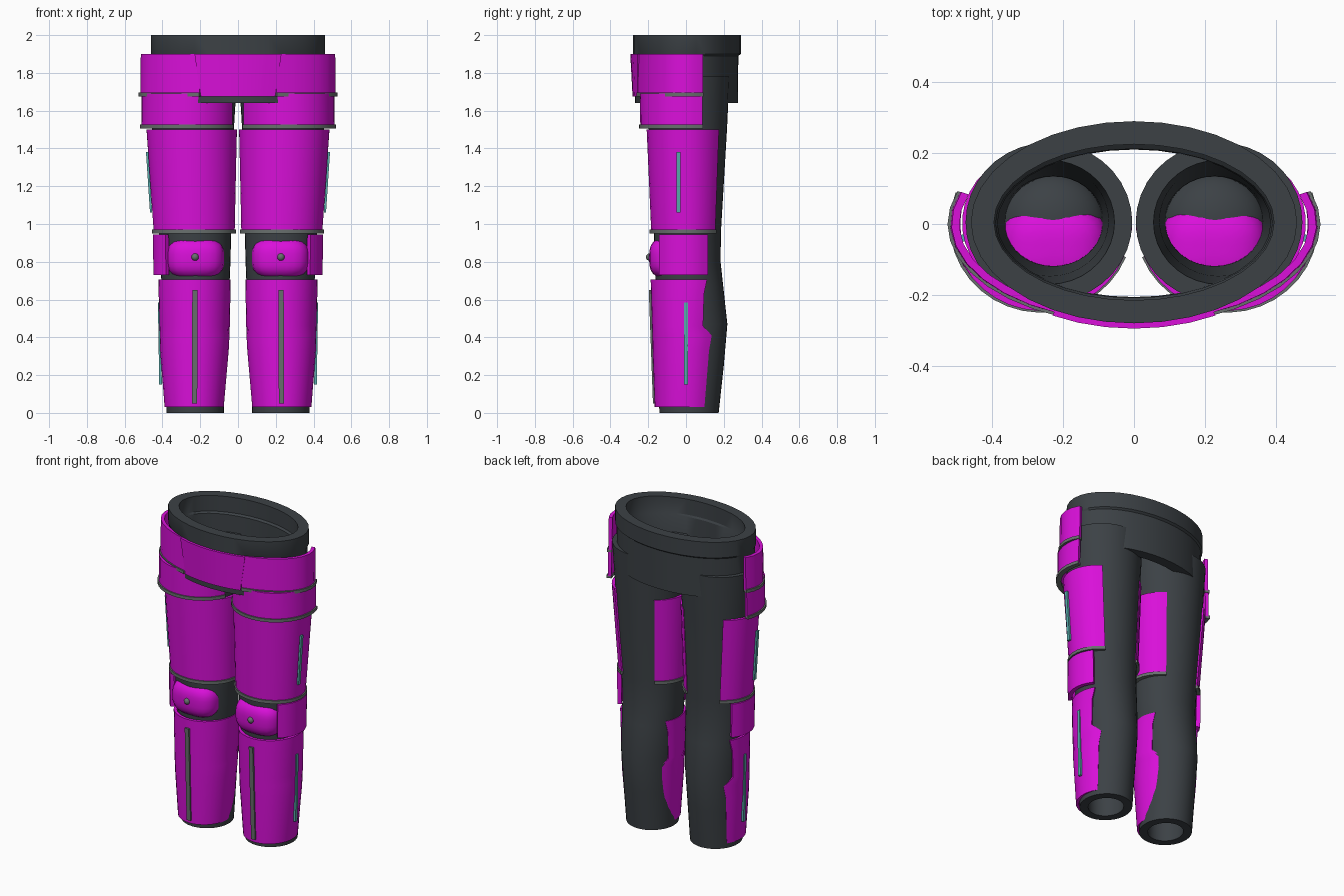
import bpy, bmesh, math
from mathutils import Vector

cube = bpy.data.objects.get("Cube")
if cube:
    bpy.data.objects.remove(cube, do_unlink=True)


def material(name, rgb):
    m = bpy.data.materials.new(name)
    m.use_nodes = True
    m.diffuse_color = (*rgb, 1)
    bsdf = m.node_tree.nodes["Principled BSDF"]
    bsdf.inputs["Base Color"].default_value = (*rgb, 1)
    bsdf.inputs["Roughness"].default_value = 0.6
    return m


MAGENTA = material("magenta armour", (0.70, 0.005, 0.70))
DARK = material("dark grey cloth", (0.045, 0.053, 0.06))
GREY = material("grey trim", (0.14, 0.16, 0.155))
CYAN = material("cyan light", (0.1, 0.42, 0.42))


def finish(name, bm, mat, mirror=True):
    """Turn a bmesh into a smooth-shaded object, mirrored across x if wanted."""
    bmesh.ops.recalc_face_normals(bm, faces=bm.faces)
    me = bpy.data.meshes.new(name)
    bm.to_mesh(me)
    bm.free()
    me.materials.append(mat)
    ob = bpy.data.objects.new(name, me)
    bpy.context.collection.objects.link(ob)
    bpy.ops.object.select_all(action="DESELECT")
    ob.select_set(True)
    bpy.context.view_layer.objects.active = ob
    bpy.ops.object.shade_smooth_by_angle(angle=math.radians(32))
    if mirror:
        mod = ob.modifiers.new("Mirror", "MIRROR")
        mod.use_mirror_merge = False
    return ob


def shell(name, rings, mat, thick, mirror=True):
    """Thick elliptical shell. Ring: z, cx, cy, rx, ry, start and end degrees.
    0 points outward, -90 to the front."""
    bm = bmesh.new()
    span = rings[0][6] - rings[0][5]
    closed = abs(span) >= 360
    n = max(4, round(abs(span) / 10))
    count = n if closed else n + 1
    rows = []
    for z, cx, cy, rx, ry, a0, a1 in rings:
        pair = []
        for off in (0, thick):
            row = []
            for j in range(count):
                a = math.radians(a0 + (a1 - a0) * j / n)
                row.append(bm.verts.new((cx + (rx - off) * math.cos(a),
                                         cy + (ry - off) * math.sin(a), z)))
            pair.append(row)
        rows.append(pair)
    for (o, i), (p, q) in zip(rows, rows[1:]):
        for j in range(n):
            k = (j + 1) % count
            bm.faces.new((o[j], o[k], p[k], p[j]))
            bm.faces.new((i[j], i[k], q[k], q[j]))
        if not closed:
            for j in (0, n):
                bm.faces.new((o[j], i[j], q[j], p[j]))
    for o, i in (rows[0], rows[-1]):
        for j in range(n):
            k = (j + 1) % count
            bm.faces.new((o[j], o[k], i[k], i[j]))
    return finish(name, bm, mat, mirror)


def trim(name, ring):
    """Raised edging along the lower rim of a plate."""
    z, cx, cy, rx, ry, a0, a1 = ring
    rings = [(z + dz, cx, cy, rx + 0.008, ry + 0.008, a0, a1) for dz in (0.006, -0.014)]
    shell(name, rings, GREY, 0.03)


def strip(name, top, bottom, size, mat):
    """Thin bar between two points."""
    bm = bmesh.new()
    bmesh.ops.create_cube(bm, size=1)
    for v in bm.verts:
        end = Vector(top if v.co.z > 0 else bottom)
        v.co = end + Vector((v.co.x * size[0], v.co.y * size[1], 0))
    finish(name, bm, mat)


def ball(name, centre, radii, mat, power):
    """Rounded-box ellipsoid; power 2 is a plain ellipsoid."""
    bm = bmesh.new()
    bmesh.ops.create_uvsphere(bm, u_segments=28, v_segments=18, radius=1)
    for v in bm.verts:
        k = sum(abs(c) ** power for c in v.co) ** (-1 / power)
        v.co = Vector(centre) + Vector([c * k * r for c, r in zip(v.co, radii)])
    finish(name, bm, mat)


def full(*ring):
    return (*ring, 0, 360)


# Waist band
shell("waist_band", [full(2.0, 0, 0.005, 0.46, 0.285),
                     full(1.9, 0, 0.005, 0.46, 0.285),
                     full(1.89, 0, 0.002, 0.455, 0.275),
                     full(1.64, 0, 0.002, 0.45, 0.273)], DARK, 0.065, False)

# Trouser legs
shell("leg", [full(1.78, 0.24, 0.005, 0.235, 0.225),
              full(1.5, 0.238, 0.01, 0.216, 0.207),
              full(0.96, 0.228, 0.008, 0.192, 0.177),
              full(0.8, 0.225, 0.008, 0.185, 0.175),
              full(0.68, 0.225, 0.018, 0.18, 0.178),
              full(0.47, 0.228, 0.032, 0.167, 0.187),
              full(0.25, 0.228, 0.026, 0.158, 0.174),
              full(0.0, 0.227, 0.016, 0.152, 0.157)], DARK, 0.05)

# Belt plates
shell("belt_front_plate", [(1.9, 0, 0, 0.475, 0.295, -61, -119),
                           (1.675, 0, 0, 0.465, 0.283, -65, -115)], MAGENTA, 0.022, False)
belt = [(1.9, 0, 0, 0.515, 0.277, 19, -66), (1.69, 0, 0, 0.518, 0.277, 19, -67)]
shell("belt_side_plate", belt, MAGENTA, 0.022)
trim("belt_trim", belt[-1])

# Hip plates
hip = [(1.69, 0.26, 0, 0.25, 0.245, 21, -158), (1.52, 0.262, 0, 0.25, 0.242, 21, -158)]
shell("hip_plate", hip, MAGENTA, 0.02)
trim("hip_trim", hip[-1])

# Thigh plates
thigh = [(1.5, 0.245, 0.003, 0.24, 0.212, 54, -234),
         (0.965, 0.232, 0.0, 0.215, 0.185, 57, -237)]
shell("thigh_plate", thigh, MAGENTA, 0.018)
trim("thigh_trim", thigh[-1])
strip("thigh_light", (0.481, -0.04, 1.38), (0.46, -0.04, 1.06), (0.012, 0.02), CYAN)

# Knee: inner joint, front pad with bolt, side guard
ball("knee_joint", (0.228, 0.005, 0.82), (0.148, 0.14, 0.1), DARK, 2)
ball("knee_pad", (0.225, -0.07, 0.82), (0.152, 0.125, 0.112), MAGENTA, 3)
bolt = bmesh.new()
bmesh.ops.create_uvsphere(bolt, u_segments=12, v_segments=8, radius=0.02)
bmesh.ops.translate(bolt, verts=bolt.verts, vec=(0.227, -0.192, 0.825))
finish("knee_bolt", bolt, GREY)
shell("knee_side_guard", [(0.945, 0.23, 0, 0.222, 0.2, 36, -46),
                          (0.73, 0.23, 0, 0.218, 0.198, 36, -46)], MAGENTA, 0.025)

# Shin plates: the rear edge steps in and out down the calf
shin = [(z, cx, cy, rx, ry, a, -180 - a) for z, cx, cy, rx, ry, a in (
    (0.705, 0.23, 0.008, 0.19, 0.195, 32),
    (0.63, 0.23, 0.008, 0.19, 0.193, 27),
    (0.46, 0.23, 0.008, 0.187, 0.188, 26),
    (0.41, 0.23, 0.007, 0.185, 0.186, 44),
    (0.33, 0.231, 0.005, 0.182, 0.182, 40),
    (0.03, 0.232, 0.0, 0.157, 0.166, 36))]
shell("shin_plate", shin, MAGENTA, 0.018)
strip("shin_light", (0.417, 0, 0.585), (0.41, 0, 0.15), (0.014, 0.02), CYAN)
strip("shin_ridge", (0.228, -0.188, 0.65), (0.23, -0.166, 0.05), (0.028, 0.018), GREY)
